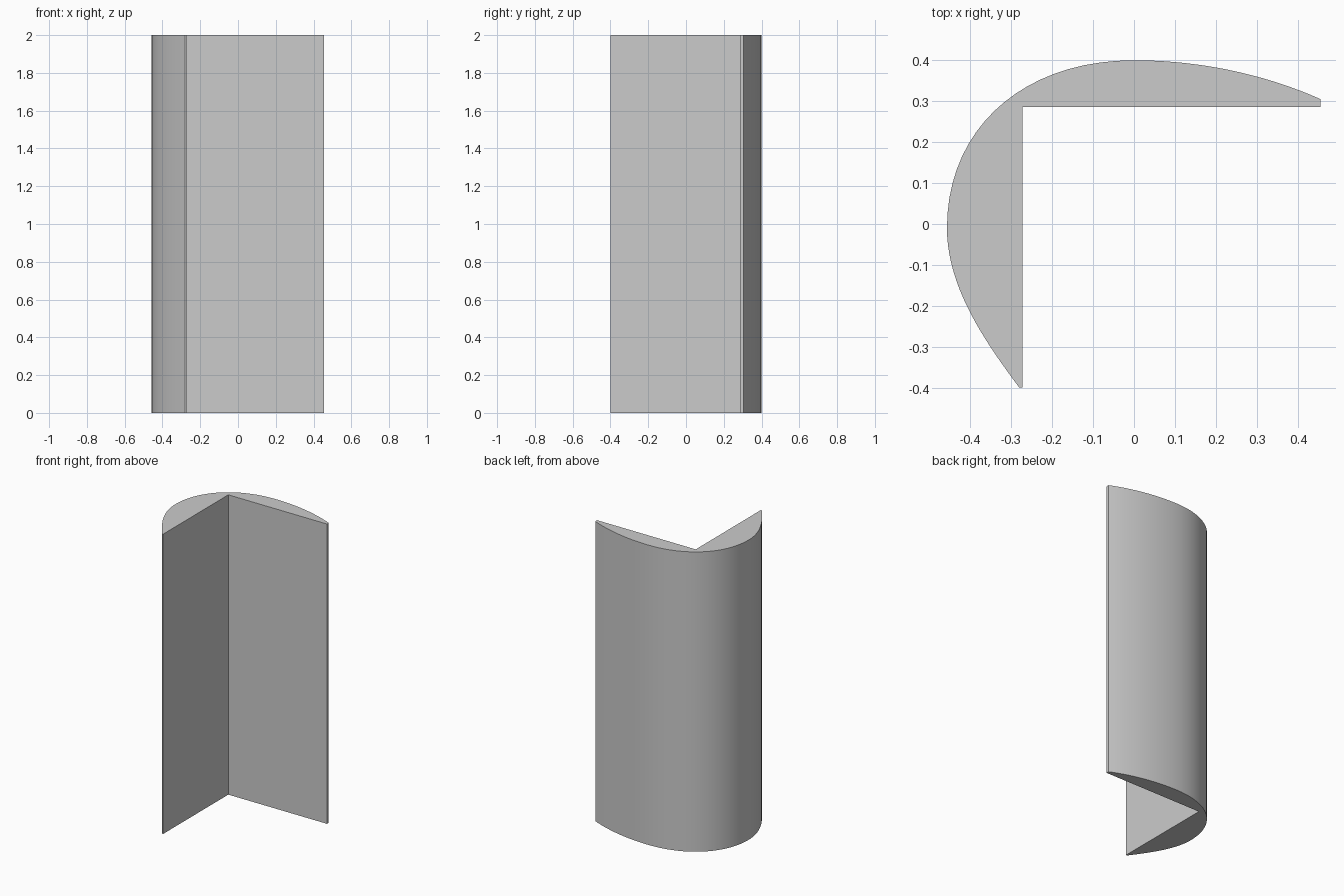
import bpy
import bmesh
from math import radians
from mathutils import Vector
from mathutils.geometry import interpolate_bezier

if "Cube" in bpy.data.objects:
    bpy.data.objects.remove(bpy.data.objects["Cube"], do_unlink=True)

HEIGHT = 2.0
STEPS = 20

# Single plain grey material
grey = bpy.data.materials.new("light_grey")
grey.use_nodes = True
colour = (0.6, 0.6, 0.6, 1.0)
grey.diffuse_color = colour
grey.node_tree.nodes["Principled BSDF"].inputs["Base Color"].default_value = colour

# Curved outer side of the cross-section: three joined bezier arcs
arcs = [
    [(0.456, 0.305), (0.31, 0.37), (0.15, 0.40), (0.0, 0.40)],
    [(0.0, 0.40), (-0.27, 0.40), (-0.457, 0.235), (-0.457, -0.01)],
    [(-0.457, -0.01), (-0.457, -0.15), (-0.37, -0.28), (-0.28, -0.40)],
]
profile = []
for arc in arcs:
    points = interpolate_bezier(*[Vector((x, y, 0)) for x, y in arc], STEPS)
    profile += points if not profile else points[1:]

# Blunt tips and the square inner corner
profile += [Vector((x, y, 0)) for x, y in
            [(-0.272, -0.40), (-0.272, 0.286), (0.456, 0.286)]]

# Extrude the cross-section upwards
bm = bmesh.new()
base = bm.faces.new([bm.verts.new(p) for p in profile])
extruded = bmesh.ops.extrude_face_region(bm, geom=[base], use_keep_orig=True)
top = [v for v in extruded["geom"] if isinstance(v, bmesh.types.BMVert)]
bmesh.ops.translate(bm, verts=top, vec=(0, 0, HEIGHT))
bmesh.ops.recalc_face_normals(bm, faces=bm.faces)

mesh = bpy.data.meshes.new("corner_trim")
bm.to_mesh(mesh)
bm.free()
mesh.materials.append(grey)

trim = bpy.data.objects.new("corner_trim", mesh)
bpy.context.collection.objects.link(trim)

# Smooth curved side, crisp edges elsewhere
bpy.ops.object.select_all(action="DESELECT")
trim.select_set(True)
bpy.context.view_layer.objects.active = trim
bpy.ops.object.shade_smooth_by_angle(angle=radians(30))
